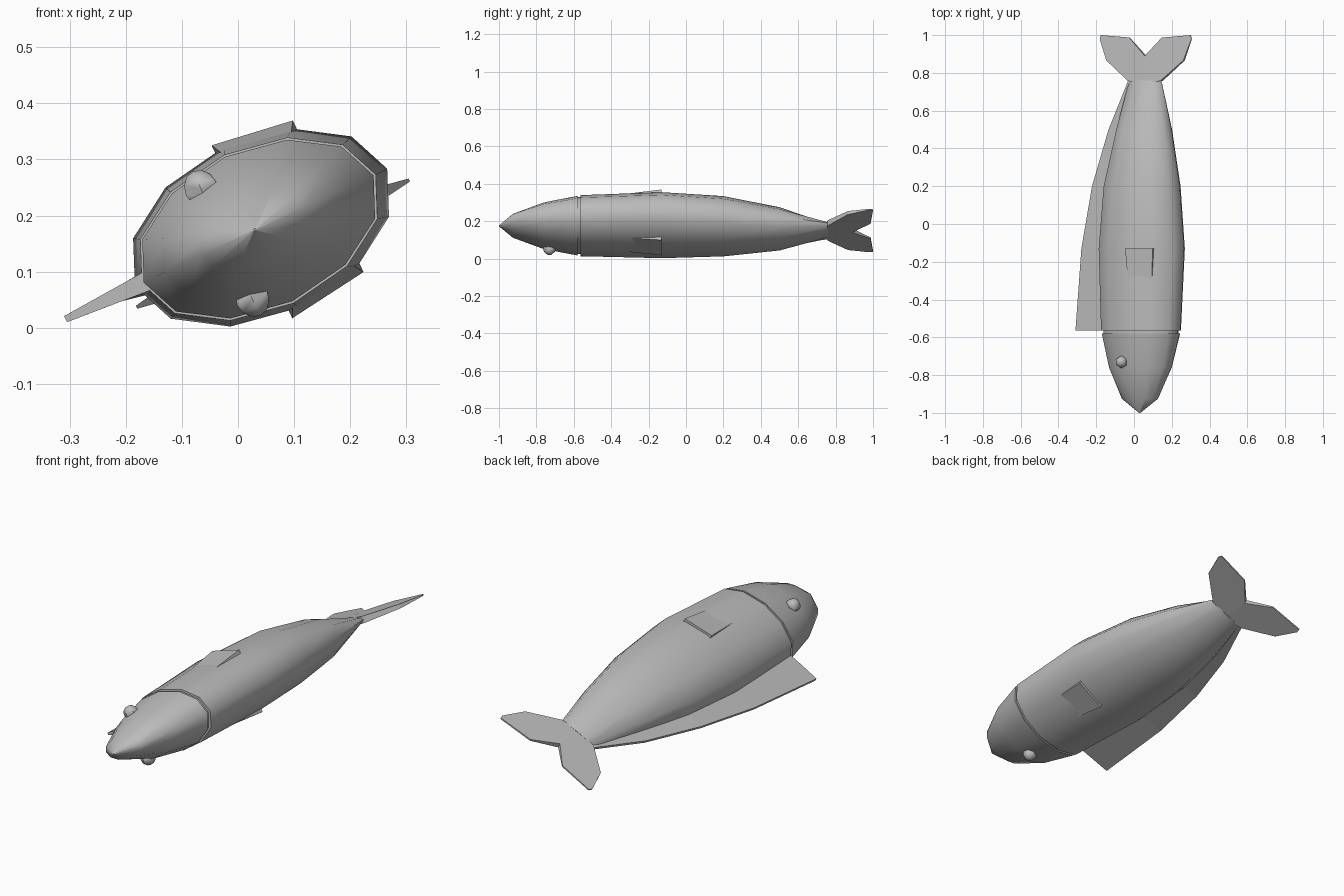
import bpy
import bmesh
from math import sin, cos, pi, radians
from mathutils import Vector

cube = bpy.data.objects.get("Cube")
if cube:
    bpy.data.objects.remove(cube, do_unlink=True)

grey = bpy.data.materials.new("plain grey")
grey.use_nodes = True
grey.diffuse_color = (0.5, 0.5, 0.5, 1)
grey.node_tree.nodes["Principled BSDF"].inputs["Base Color"].default_value = (0.5, 0.5, 0.5, 1)

ROLL = radians(25)
SIDES = 12
# Body spine: y, centre x, centre z
SPINE = [(-1, .03, .175), (-.57, .037, .176), (-.15, .041, .179), (.2, .043, .173),
         (.5, .054, .159), (.76, .06, .15), (1, .0625, .15)]


def place(u, v, y):
    """u runs from back to belly, v across the flanks, y along the spine."""
    for a, b in zip(SPINE, SPINE[1:]):
        if y <= b[0] or b is SPINE[-1]:
            t = (y - a[0]) / (b[0] - a[0])
            cx, cz = (a[i] + (b[i] - a[i]) * t for i in (1, 2))
            break
    return Vector((cx + u * cos(ROLL) - v * sin(ROLL), y, cz + u * sin(ROLL) + v * cos(ROLL)))


def finish(name, bm, smooth):
    bmesh.ops.recalc_face_normals(bm, faces=bm.faces)
    mesh = bpy.data.meshes.new(name)
    bm.to_mesh(mesh)
    bm.free()
    mesh.materials.append(grey)
    ob = bpy.data.objects.new(name, mesh)
    bpy.context.collection.objects.link(ob)
    if smooth:
        bpy.ops.object.select_all(action='DESELECT')
        ob.select_set(True)
        bpy.context.view_layer.objects.active = ob
        bpy.ops.object.shade_smooth_by_angle(angle=radians(50))
    return ob


def loft(name, rings, smooth=True):
    """Skin a row of equal rings and cap both ends."""
    bm = bmesh.new()
    rows = [[bm.verts.new(p) for p in ring] for ring in rings]
    n = len(rows[0])
    for a, b in zip(rows, rows[1:]):
        for i in range(n):
            j = (i + 1) % n
            bm.faces.new((a[i], a[j], b[j], b[i]))
    bm.faces.new(rows[0])
    bm.faces.new(rows[-1])
    return finish(name, bm, smooth)


def oval(y, a, b):
    angles = [2 * pi * i / SIDES for i in range(SIDES)]
    return [place(a * cos(t), b * sin(t), y) for t in angles]


def plate(name, points):
    """Closed plate from an outline of (u, v, y, half thickness)."""
    loft(name, [[place(u, v + side * h, y) for u, v, y, h in points] for side in (-1, 1)], False)


# Head, recessed gill band and body
loft("head", [oval(*s) for s in [(-1, .004, .002), (-.925, .106, .053), (-.76, .182, .11),
                                 (-.579, .226, .142)]])
loft("gill_band", [oval(y, .217, .136) for y in (-.59, -.55)])
BODY = [(-.563, .23, .146), (-.13, .248, .158), (.2, .22, .146), (.5, .16, .104), (.76, .094, .021)]
loft("body", [oval(*s) for s in BODY])

# Long back fin, thick at the root and thin at the rim
rims = [.38, .35, .29, .206, .097]
fin = []
for (y, a, b), rim in zip(BODY, rims):
    root = min(.02, b * .6)
    edge = min(.006, b * .3)
    fin.append([place(-.8 * a, root, y), place(-rim, edge, y),
                place(-rim, -edge, y), place(-.8 * a, -root, y)])
loft("back_fin", fin, False)

# Tail lobes
LOBE = [(0, 0, .745, .02), (.094, 0, .757, .016), (.225, 0, .866, .01), (.268, 0, .98, .003),
        (.262, 0, 1, .003), (.095, 0, .987, .004), (0, 0, .89, .011)]
for name, m in (("belly_tail_lobe", 1), ("back_tail_lobe", -1)):
    plate(name, [(m * u, v, y, h) for u, v, y, h in LOBE])

# Side fins and eyes, mirrored across the flanks
SIDE_FIN = [(-.018, .155, -.13, .015), (.132, .134, -.13, .015),
            (.12, .112, -.345, .015), (-.005, .134, -.345, .015)]
for name, m in (("upper", 1), ("lower", -1)):
    plate(name + "_side_fin", [(u, m * v, y, h) for u, v, y, h in SIDE_FIN])
    bm = bmesh.new()
    bmesh.ops.create_uvsphere(bm, u_segments=6, v_segments=6, radius=.034)
    for v in bm.verts:
        v.co = place(-.06 + v.co.x, m * (.108 + v.co.z), -.73 + v.co.y)
    finish(name + "_eye", bm, True)
